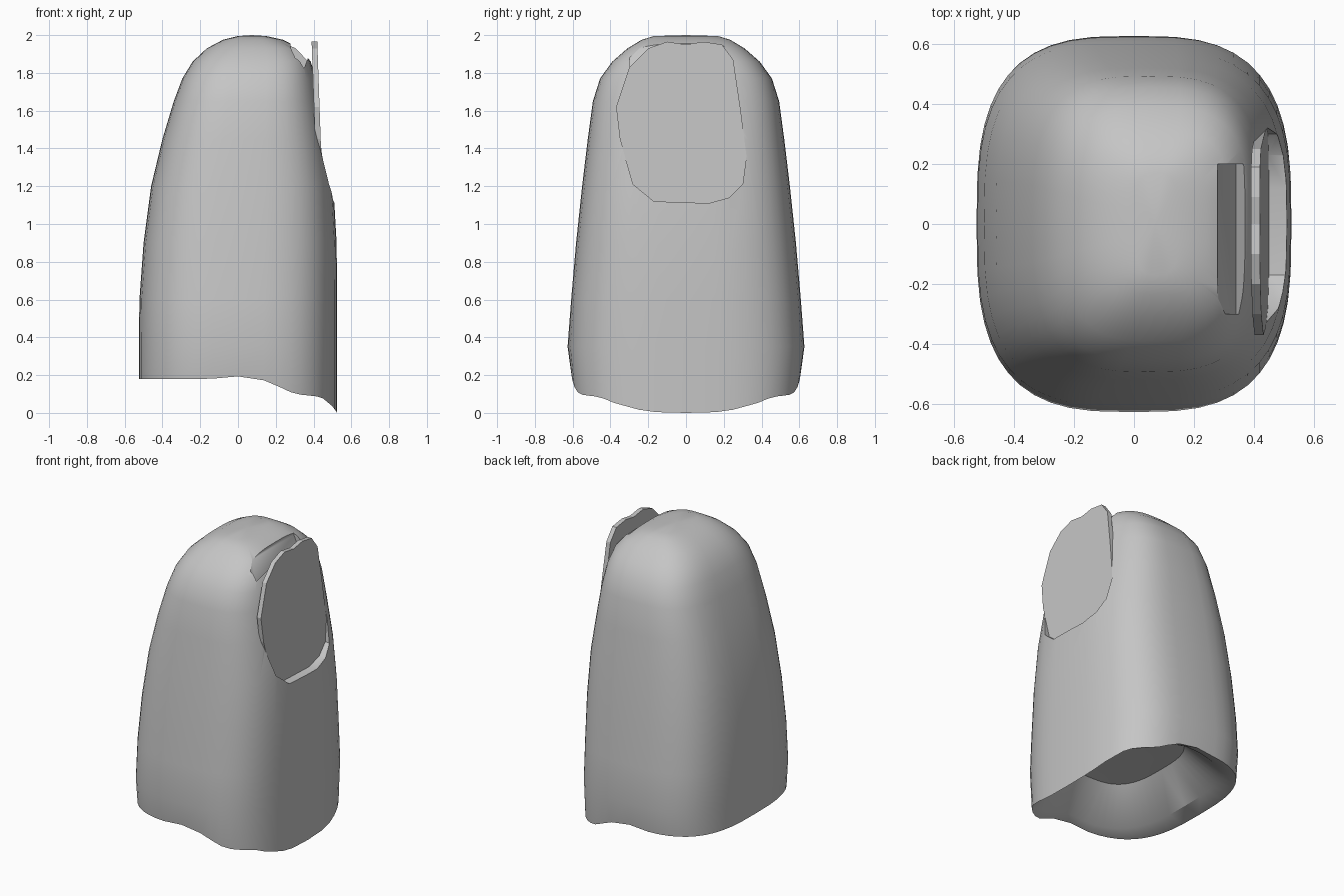
import bpy, bmesh, math

cube = bpy.data.objects.get("Cube")
if cube:
    bpy.data.objects.remove(cube)

mat = bpy.data.materials.new("plain grey")
mat.use_nodes = True
GREY = (0.56, 0.56, 0.56, 1)
mat.diffuse_color = GREY
mat.node_tree.nodes["Principled BSDF"].inputs["Base Color"].default_value = GREY
SIDES = 48


def make_object(name, bm):
    bmesh.ops.recalc_face_normals(bm, faces=bm.faces)
    mesh = bpy.data.meshes.new(name)
    bm.to_mesh(mesh)
    bm.free()
    mesh.materials.append(mat)
    obj = bpy.data.objects.new(name, mesh)
    bpy.context.collection.objects.link(obj)
    return obj


def interp(points, x):
    for (a, u), (b, v) in zip(points, points[1:]):
        if x <= b:
            return u + (v - u) * max(0, (x - a) / (b - a))
    return points[-1][1]


def rounded_ring(x0, x1, half_y):
    """Rounded-rectangle section between x0 and x1."""
    ring = []
    for i in range(SIDES):
        a = 2 * math.pi * i / SIDES
        c, s = math.cos(a), math.sin(a)
        px = math.copysign(abs(c) ** 0.66, c)
        py = math.copysign(abs(s) ** 0.66, s)
        ring.append(((x0 + x1) / 2 + px * (x1 - x0) / 2, py * half_y))
    return ring


# Fingertip-shaped body: height, left and right limits, half depth
SECTIONS = [
    (0.35, -0.525, 0.525, 0.627), (0.6, -0.522, 0.525, 0.608),
    (0.9, -0.5, 0.522, 0.582), (1.2, -0.46, 0.505, 0.55),
    (1.45, -0.4, 0.468, 0.52), (1.65, -0.34, 0.435, 0.493),
    (1.77, -0.295, 0.412, 0.455), (1.86, -0.24, 0.385, 0.39),
    (1.93, -0.165, 0.33, 0.31), (1.975, -0.08, 0.24, 0.235),
    (1.995, 0.0, 0.15, 0.17)]
# Wavy lower edge, dropping to a lip under the nail side
HEM = [(-0.53, 0.18), (-0.15, 0.18), (0.02, 0.195), (0.15, 0.17), (0.3, 0.1),
       (0.44, 0.085), (0.5, 0.035), (0.525, 0)]

bm = bmesh.new()
# Shallow sloping hollow underneath, then the hem, then the outside
rows = [[(x, y, 0.39) for x, y in rounded_ring(-0.22, 0.35, 0.36)],
        [(x, y, interp(HEM, x) + 0.02) for x, y in rounded_ring(-0.41, 0.49, 0.55)],
        [(x, y, interp(HEM, x)) for x, y in rounded_ring(-0.525, 0.525, 0.605)]]
rows += [[(x, y, z) for x, y in rounded_ring(a, b, d)] for z, a, b, d in SECTIONS]
rings = [[bm.verts.new(p) for p in row] for row in rows]
for low, high in zip(rings, rings[1:]):
    for i in range(SIDES):
        j = (i + 1) % SIDES
        bm.faces.new((low[i], low[j], high[j], high[i]))
for ring, centre in ((rings[0], (0.05, 0, 0.4)), (rings[-1], (0.07, 0, 2))):
    tip = bm.verts.new(centre)
    for i in range(SIDES):
        bm.faces.new((ring[i], ring[(i + 1) % SIDES], tip))
body = make_object("fingertip_body", bm)


def prism(name, start, end):
    """Solid between two matching outlines."""
    bm = bmesh.new()
    loops = [[bm.verts.new(p) for p in outline] for outline in (start, end)]
    for loop in loops:
        bm.faces.new(loop)
    for i in range(len(start)):
        j = (i + 1) % len(start)
        bm.faces.new((loops[0][i], loops[0][j], loops[1][j], loops[1][i]))
    return make_object(name, bm)


# Nail outline in y and z, lying on a leaning plane
NAIL = [(-0.17, 1.12), (0.12, 1.11), (0.23, 1.14), (0.3, 1.21), (0.32, 1.36),
        (0.29, 1.6), (0.25, 1.87), (0.19, 1.95), (0.09, 1.965), (0, 1.95),
        (-0.1, 1.965), (-0.2, 1.93), (-0.3, 1.83), (-0.37, 1.62), (-0.35, 1.45),
        (-0.28, 1.21)]


def nail_outline(offset):
    return [(0.45 - 0.035 * (z - 1.1) + offset, y, z) for y, z in NAIL]


# Cutters for the nail bed and the groove behind the nail tip
GROOVE = [(0.27, 2.05), (0.28, 1.93), (0.34, 1.8), (0.39, 1.93), (0.39, 2.05)]
cutters = [
    prism("nail_bed_cutter", nail_outline(-0.005), nail_outline(0.3)),
    prism("groove_cutter", [(x, -0.3, z) for x, z in GROOVE],
          [(x, 0.2, z) for x, z in GROOVE])]

# Flat nail standing proud at the tip
prism("nail_plate", nail_outline(-0.03), nail_outline(0))

bpy.ops.object.select_all(action='DESELECT')
body.select_set(True)
bpy.context.view_layer.objects.active = body
for cutter in cutters:
    cutter.hide_render = True
    cut = body.modifiers.new(cutter.name, 'BOOLEAN')
    cut.operation = 'DIFFERENCE'
    cut.solver = 'EXACT'
    cut.object = cutter
    bpy.ops.object.modifier_apply(modifier=cut.name)
    bpy.data.objects.remove(cutter)
bpy.ops.object.shade_smooth_by_angle(angle=math.radians(35))
